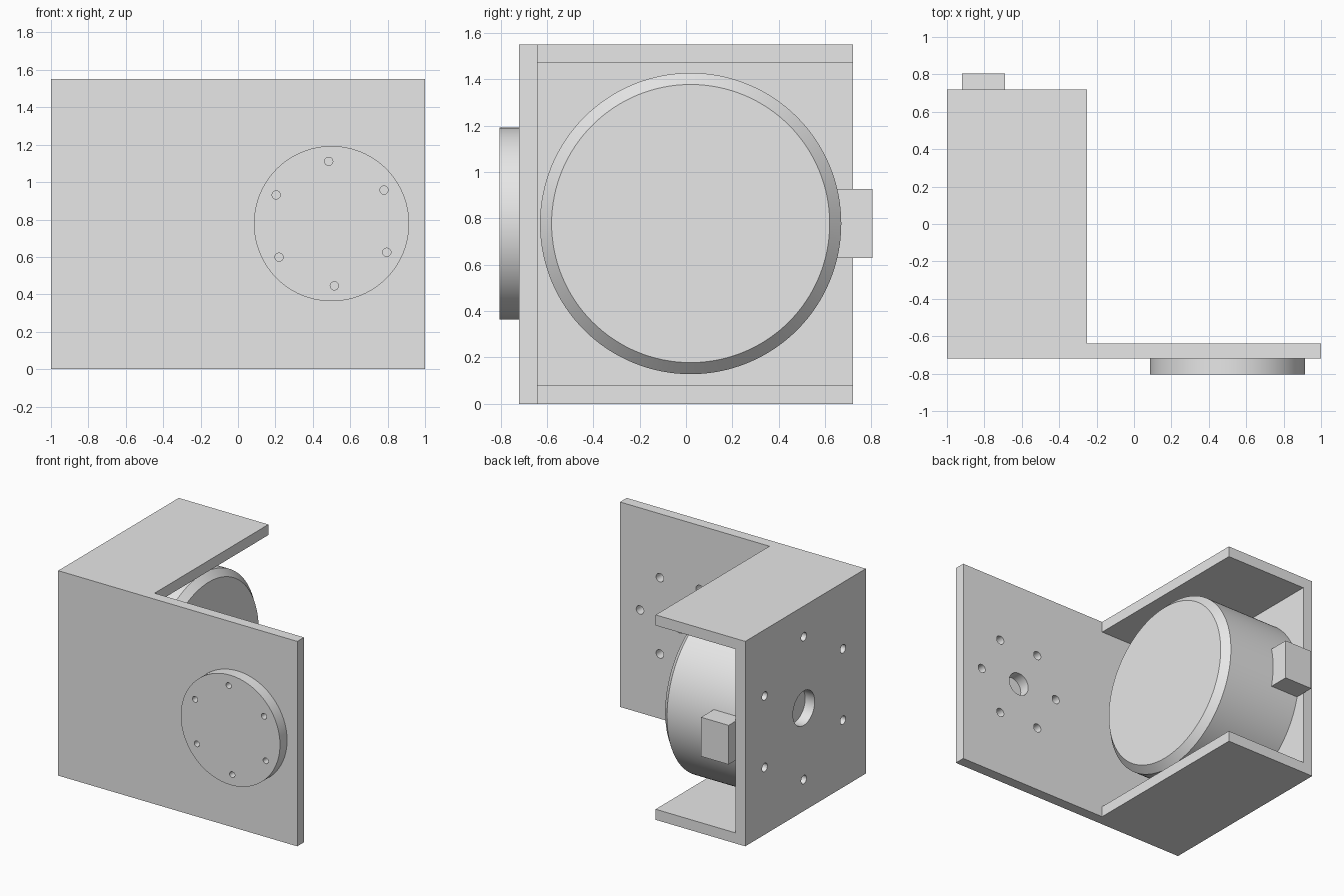
import bpy, bmesh, math
from mathutils import Matrix, Vector

old = bpy.data.objects.get("Cube")
if old:
    bpy.data.objects.remove(old, do_unlink=True)

grey = bpy.data.materials.new("light grey")
grey.use_nodes = True
grey.diffuse_color = (0.8, 0.8, 0.8, 1)
grey.node_tree.nodes["Principled BSDF"].inputs["Base Color"].default_value = (0.8, 0.8, 0.8, 1)

HEIGHT, WALL = 1.55, 0.08
MID = HEIGHT / 2 + 0.003
BACK, FRONT = 0.72, -0.72
TURN = {"x": Matrix.Rotation(math.pi / 2, 4, "Y"), "y": Matrix.Rotation(math.pi / 2, 4, "X")}


def finish(name, bm):
    bmesh.ops.recalc_face_normals(bm, faces=bm.faces)
    mesh = bpy.data.meshes.new(name)
    bm.to_mesh(mesh)
    bm.free()
    mesh.materials.append(grey)
    ob = bpy.data.objects.new(name, mesh)
    bpy.context.collection.objects.link(ob)
    return ob


def add_box(bm, lo, hi):
    lo, hi = Vector(lo), Vector(hi)
    m = Matrix.Translation((lo + hi) / 2) @ Matrix.Diagonal((*(hi - lo), 1))
    bmesh.ops.create_cube(bm, size=1, matrix=m)


def add_cylinder(bm, axis, centre, radius, depth, sides):
    bmesh.ops.create_cone(bm, cap_ends=True, segments=sides, radius1=radius, radius2=radius,
                          depth=depth, matrix=Matrix.Translation(centre) @ TURN[axis])


def add_hole_ring(bm, axis, centre, ring, radius, depth, start):
    for i in range(6):
        a = math.radians(start + 60 * i)
        u, v = ring * math.cos(a), ring * math.sin(a)
        offset = Vector((0, u, v)) if axis == "x" else Vector((u, 0, v))
        add_cylinder(bm, axis, Vector(centre) + offset, radius, depth, 24)


def cut(ob, bm):
    cutter = finish("cutter", bm)
    cutter.hide_render = True
    mod = ob.modifiers.new("cut", "BOOLEAN")
    mod.operation, mod.solver, mod.object = "DIFFERENCE", "EXACT", cutter
    bpy.context.view_layer.objects.active = ob
    bpy.ops.object.modifier_apply(modifier=mod.name)
    bpy.data.objects.remove(cutter, do_unlink=True)


def smooth(ob):
    bpy.ops.object.select_all(action="DESELECT")
    ob.select_set(True)
    bpy.context.view_layer.objects.active = ob
    bpy.ops.object.shade_smooth_by_angle(angle=math.radians(30))


# Bracket: L-shaped block hollowed into a channel with a long front plate
bm = bmesh.new()
inner = FRONT + WALL
outline = [(-1, FRONT), (1, FRONT), (1, inner), (-0.25, inner), (-0.25, BACK), (-1, BACK)]
base = bm.faces.new([bm.verts.new((x, y, 0)) for x, y in outline])
wall = bmesh.ops.extrude_face_region(bm, geom=[base])["geom"]
bmesh.ops.translate(bm, vec=(0, 0, HEIGHT), verts=[g for g in wall if isinstance(g, bmesh.types.BMVert)])
bracket = finish("bracket", bm)

bm = bmesh.new()
add_box(bm, (-1 + WALL, inner, WALL), (0, 1, HEIGHT - WALL))
cut(bracket, bm)

# Bolt and shaft holes through the side wall and the front plate
bm = bmesh.new()
side, plate = (-1, 0.02, MID), (0.5, FRONT, MID)
add_cylinder(bm, "x", side, 0.13, 0.3, 48)
add_hole_ring(bm, "x", side, 0.54, 0.032, 0.3, 90)
add_cylinder(bm, "y", plate, 0.085, 0.3, 48)
add_hole_ring(bm, "y", plate, 0.333, 0.032, 0.3, 0)
cut(bracket, bm)
smooth(bracket)

# Motor body with a chamfered free end
bm = bmesh.new()
start, end = -1 + WALL, -0.26
add_cylinder(bm, "x", ((start + end) / 2, 0.02, MID), 0.65, end - start, 128)
rim = [e for e in bm.edges if all(v.co.x > end - 0.01 for v in e.verts)]
bmesh.ops.bevel(bm, geom=rim, offset=0.05, segments=1, affect="EDGES")
smooth(finish("motor_body", bm))

# Cable connector on the back of the motor
bm = bmesh.new()
add_box(bm, (start, 0.5, MID - 0.148), (-0.69, 0.805, MID + 0.148))
finish("motor_connector", bm)

# Round output flange with its own bolt holes
bm = bmesh.new()
add_cylinder(bm, "y", (0.5, FRONT - 0.0425, MID), 0.415, 0.085, 96)
flange = finish("output_flange", bm)
bm = bmesh.new()
add_hole_ring(bm, "y", (0.5, FRONT - WALL, MID), 0.333, 0.022, 0.3, 32.6)
cut(flange, bm)
smooth(flange)
